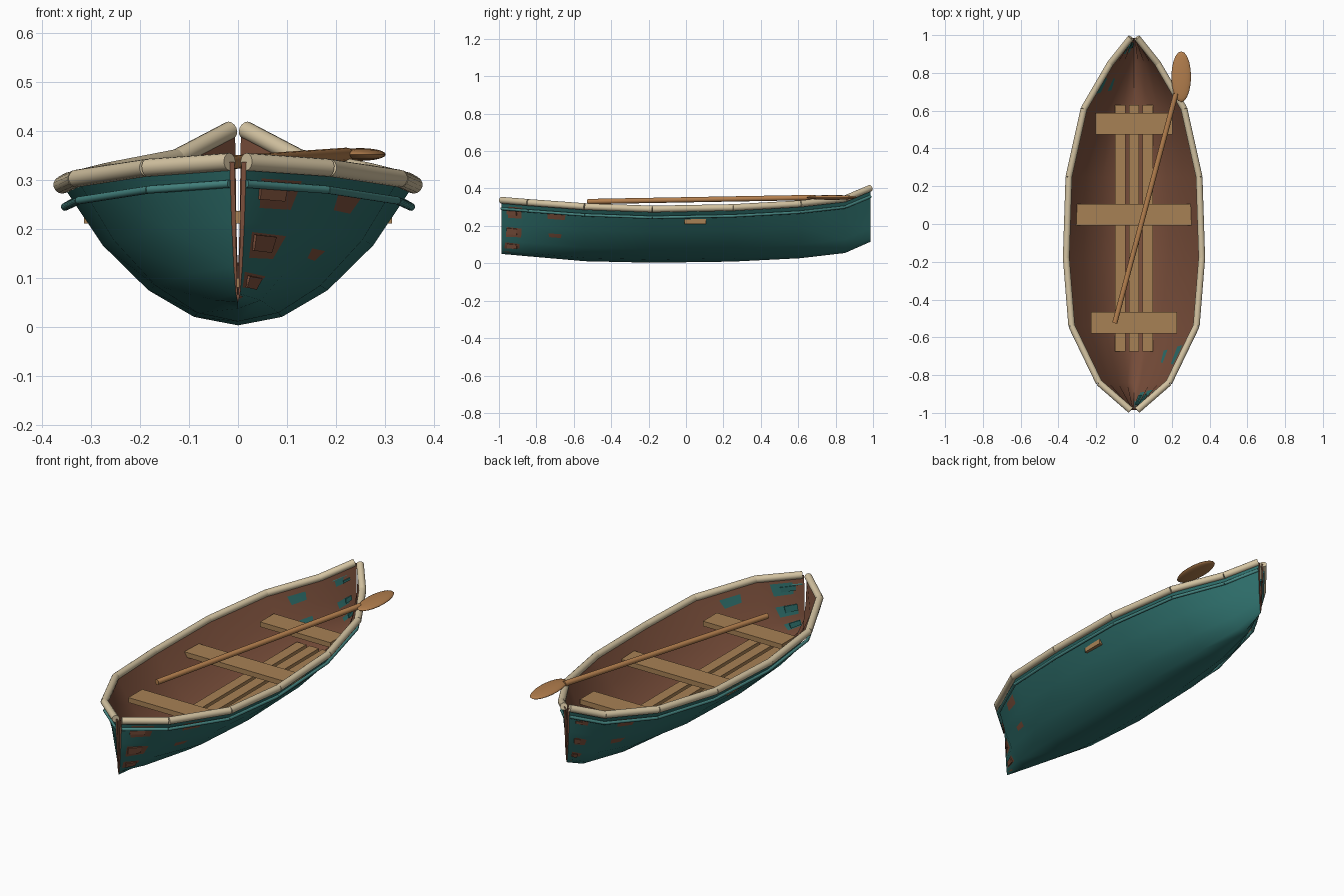
import bpy, bmesh, math
from mathutils import Vector

cube = bpy.data.objects.get("Cube")
if cube:
    bpy.data.objects.remove(cube)


def material(name, color):
    m = bpy.data.materials.new(name)
    m.use_nodes = True
    m.diffuse_color = (*color, 1)
    m.node_tree.nodes["Principled BSDF"].inputs["Base Color"].default_value = (*color, 1)
    return m


teal = material("teal_paint", (0.026, 0.15, 0.14))
rail_teal = material("light_teal", (0.06, 0.235, 0.22))
brown = material("inner_brown", (0.20, 0.08, 0.045))
cream = material("cream_trim", (0.66, 0.55, 0.36))
tan = material("tan_wood", (0.39, 0.22, 0.09))
oar_wood = material("oar_wood", (0.45, 0.21, 0.075))


def finish(name, bm, mats, smooth=False):
    mesh = bpy.data.meshes.new(name)
    bm.to_mesh(mesh)
    bm.free()
    obj = bpy.data.objects.new(name, mesh)
    bpy.context.collection.objects.link(obj)
    for m in mats:
        mesh.materials.append(m)
    if smooth:
        bpy.ops.object.select_all(action='DESELECT')
        obj.select_set(True)
        bpy.context.view_layer.objects.active = obj
        bpy.ops.object.shade_smooth_by_angle(angle=math.radians(40))
    return obj


# Stations from bow to stern: y, half width, gunwale height, keel height
STATIONS = [(-.986, .017, .337, .05), (-.84, .185, .325, .037), (-.54, .33, .303, .011),
            (-.18, .359, .29, .003), (.25, .345, .298, .009), (.61, .265, .318, .027),
            (.85, .125, .345, .055), (.986, .016, .402, .115)]
# Half section: share of the width, share of the height
SECTION = [(0, 0), (.25, .06), (.51, .25), (.77, .57), (1, 1)]


def lerp_table(table, i):
    k = min(int(i), len(table) - 2)
    return [a + (b - a) * (i - k) for a, b in zip(table[k], table[k + 1])]


def hull_point(i, t, side=1, inner=False):
    y, w, top, keel = lerp_table(STATIONS, i)
    sx, sz = lerp_table(SECTION, t)
    x, z = w * sx, keel + (top - keel) * sz
    if inner:
        x = max(x - .01, .35 * x)
        z += .01 * (1 - sz)
    return Vector((side * x, y, z))


# Hull: outer and inner skins joined by a rim
bm = bmesh.new()
n, last = len(STATIONS), len(SECTION) - 1
params = [(t, -1) for t in range(last, 0, -1)] + [(t, 1) for t in range(last + 1)]
outer, inner = [[[bm.verts.new(hull_point(i, t, s, flag)) for t, s in params]
                 for i in range(n)] for flag in (False, True)]


def skin(grid, mat, flip):
    for a, b in zip(grid, grid[1:]):
        for j in range(len(a) - 1):
            quad = [a[j], a[j + 1], b[j + 1], b[j]]
            f = bm.faces.new(quad[::-1] if flip else quad)
            f.material_index = mat


def rim(a, b):
    for j in range(len(a) - 1):
        bm.faces.new([a[j], a[j + 1], b[j + 1], b[j]]).material_index = 1


skin(outer, 0, True)
skin(inner, 1, False)
for k in (0, -1):
    rim(outer[k], inner[k])
    rim([row[k] for row in outer], [row[k] for row in inner])
bmesh.ops.recalc_face_normals(bm, faces=bm.faces)
finish("hull", bm, [teal, brown], True)


# Paint patches: thin plates lying on the hull skin
def patch(name, i0, i1, t0, t1, side, inside):
    pts = [hull_point(i, t, side, inside)
           for i, t in ((i0, t0), (i1, t0), (i1, t1), (i0, t1))]
    normal = (pts[2] - pts[0]).cross(pts[3] - pts[1]).normalized()
    if (normal.x * side > 0) == inside:
        normal.negate()
    pm = bmesh.new()
    low = [pm.verts.new(p - normal * .003) for p in pts]
    high = [pm.verts.new(p + normal * .003) for p in pts]
    pm.faces.new(low)
    pm.faces.new(high)
    for k in range(4):
        m = (k + 1) % 4
        pm.faces.new([low[k], low[m], high[m], high[k]])
    bmesh.ops.recalc_face_normals(pm, faces=pm.faces)
    finish(name, pm, [teal if inside else brown])


for k, (t0, t1) in enumerate([(1.3, 1.72), (2.4, 2.75), (3.4, 3.6)]):
    for inside in (False, True):
        label = "inner" if inside else "outer"
        patch(f"bow_{label}_patch_{k}", .2, .55, t0, t1, 1, inside)
        patch(f"stern_{label}_patch_{k}", n - 1.4, n - 1.2, t0, t1 - .1, -1, inside)


# Round bars
def add_bar(bm, a, b, r1, r2=None, sides=14):
    d = Vector(b) - Vector(a)
    mat = d.to_track_quat('Z', 'Y').to_matrix().to_4x4()
    mat.translation = (Vector(a) + Vector(b)) / 2
    bmesh.ops.create_cone(bm, cap_ends=True, segments=sides, radius1=r1,
                          radius2=r2 or r1, depth=d.length, matrix=mat)


# Gunwale and rub rail, one straight bar between each pair of stations
def rail(name, side, radius, scale, drop, mat):
    bm = bmesh.new()
    pts = [(side * w * scale, y, top - drop) for y, w, top, keel in STATIONS]
    for a, b in zip(pts, pts[1:]):
        add_bar(bm, a, b, radius)
    finish(name, bm, [mat], True)


for side, label in ((1, "left"), (-1, "right")):
    rail(label + "_gunwale", side, .018, 1, 0, cream)
    rail(label + "_rub_rail", side, .008, .985, .045, rail_teal)


# Seats and floor slats
def box(name, x0, x1, y0, y1, z0, z1, mat):
    bm = bmesh.new()
    bmesh.ops.create_cube(bm, size=1)
    for v in bm.verts:
        v.co = ((x0 + x1) / 2 + v.co.x * (x1 - x0),
                (y0 + y1) / 2 + v.co.y * (y1 - y0),
                (z0 + z1) / 2 + v.co.z * (z1 - z0))
    finish(name, bm, [mat])


for name, half, y in (("front_seat", .228, -.523), ("middle_seat", .315, .05),
                      ("rear_seat", .203, .53)):
    box(name, -half, half, y - .057, y + .057, .211, .237, tan)
for k in (-1, 0, 1):
    box(f"floor_slat_{k + 2}", k * .073 - .027, k * .073 + .027, -.675, .63, .08, .1, tan)

# Oar: shaft and flattened blade
bm = bmesh.new()
add_bar(bm, (-.102, -.525, .33), (.222, .69, .352), .014)
finish("oar_shaft", bm, [oar_wood], True)
bm = bmesh.new()
bmesh.ops.create_uvsphere(bm, u_segments=20, v_segments=12, radius=1)
for v in bm.verts:
    v.co = (.25 + v.co.x * .052, .78 + v.co.y * .134, .352 + v.co.z * .013)
finish("oar_blade", bm, [oar_wood], True)
